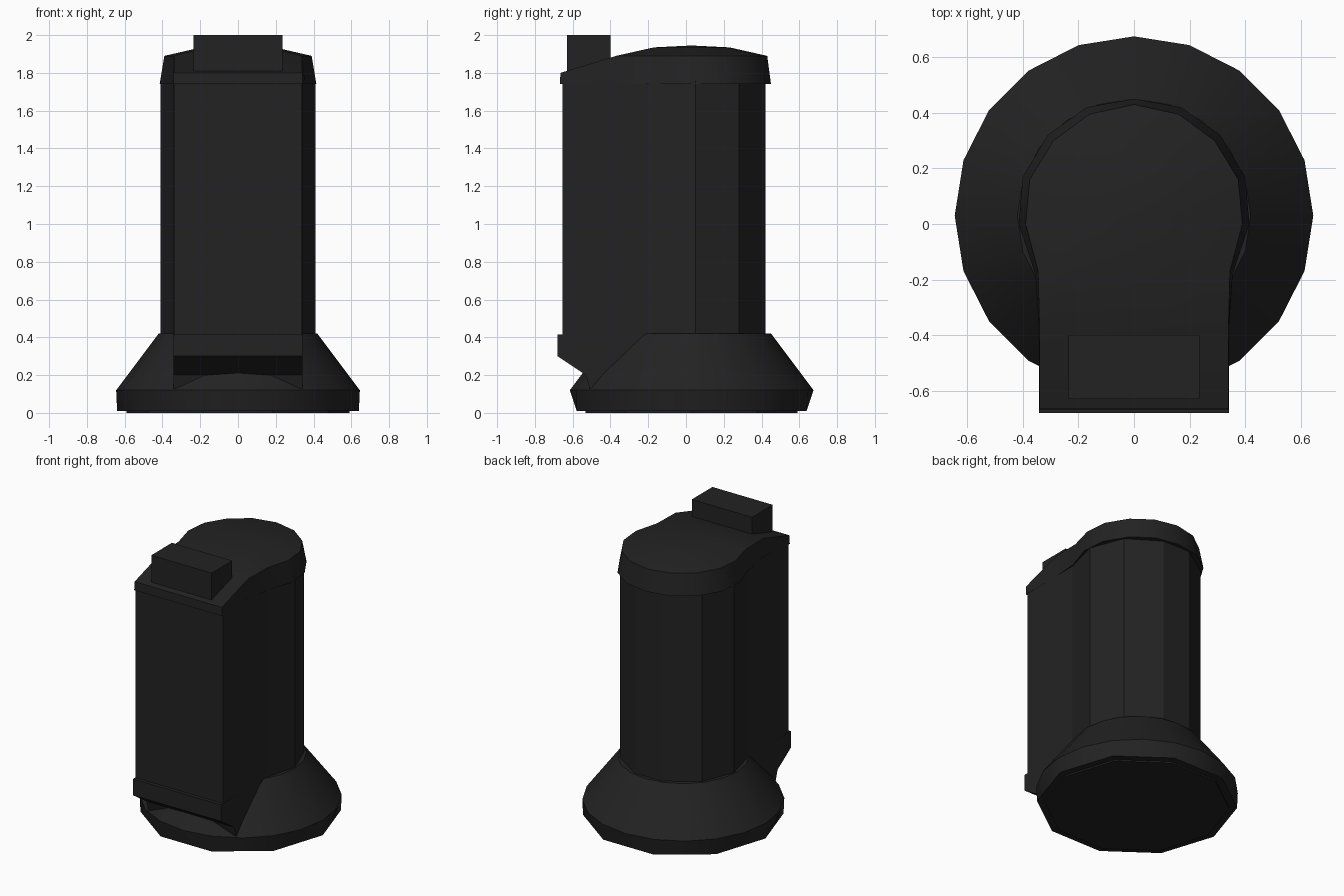
import bpy, bmesh
from math import cos, sin, pi, radians

cube = bpy.data.objects.get("Cube")
if cube:
    bpy.data.objects.remove(cube)

black = bpy.data.materials.new("matte_black")
black.use_nodes = True
colour = (0.0165, 0.0165, 0.0165, 1)
black.diffuse_color = colour
shader = black.node_tree.nodes["Principled BSDF"]
shader.inputs["Base Color"].default_value = colour
shader.inputs["Roughness"].default_value = 0.7


def finish(bm, name, smooth=False):
    bmesh.ops.recalc_face_normals(bm, faces=bm.faces)
    mesh = bpy.data.meshes.new(name)
    bm.to_mesh(mesh)
    bm.free()
    mesh.materials.append(black)
    obj = bpy.data.objects.new(name, mesh)
    bpy.context.collection.objects.link(obj)
    if smooth:
        bpy.ops.object.select_all(action='DESELECT')
        obj.select_set(True)
        bpy.context.view_layer.objects.active = obj
        bpy.ops.object.shade_smooth_by_angle(angle=radians(30))
    return obj


def mirrored(half):
    """Close a right-hand outline, running back to front, across x = 0."""
    return half + [(-p[0], *p[1:]) for p in reversed(half) if p[0] > 0]


def add_ring(bm, points):
    return [bm.verts.new(p) for p in points]


def bridge(bm, a, b):
    for i in range(len(a)):
        j = (i + 1) % len(a)
        bm.faces.new((a[i], a[j], b[j], b[i]))


def loft(name, rings, smooth=False):
    bm = bmesh.new()
    loops = [add_ring(bm, r) for r in rings]
    for a, b in zip(loops, loops[1:]):
        bridge(bm, a, b)
    bm.faces.new(loops[0])
    bm.faces.new(loops[-1])
    return finish(bm, name, smooth)


def box(name, x, y0, y1, z0, z1):
    plan = [(-x, y0), (x, y0), (x, y1), (-x, y1)]
    return loft(name, [[(*p, z) for p in plan] for z in (z0, z1)])


CENTRE = 0.03


def circle(radius, z, facet=1.0):
    """Twenty points; facet pulls odd points onto the chords."""
    ring = []
    for i in range(20):
        r = radius * (facet if i % 2 else 1)
        ring.append((r * cos(i * pi / 10), CENTRE + r * sin(i * pi / 10), z))
    return ring


# Flared round base with a thin foot pad
chord = cos(pi / 10)
loft("flared_base", [circle(0.64, 0.01, chord), circle(0.645, 0.12),
                     circle(0.42, 0.42)], smooth=True)
loft("foot_pad", [circle(0.59, z, chord) for z in (0, 0.012)])

# Column with a rounded faceted back and square front
column = mirrored([(0.105, 0.42), (0.32, 0.28), (0.41, 0.05),
                   (0.345, -0.2), (0.34, -0.655)])
loft("column", [[(*p, z) for p in column] for z in (0.40, 1.76)])

# Front foot, undercut above the base
profile = [(-0.68, 0.415), (-0.68, 0.30), (-0.53, 0.20), (-0.51, 0.13),
           (-0.1, 0.13), (-0.1, 0.415)]
loft("front_foot", [[(x, *p) for p in profile] for x in (-0.342, 0.342)])

# Lid: overhanging skirt, domed back and sloping front
bm = bmesh.new()
skirt = mirrored([(0, 0.45), (0.17, 0.42), (0.31, 0.32), (0.40, 0.17),
                  (0.415, 0), (0.355, -0.18), (0.342, -0.37), (0.342, -0.667)])
rim = [(0, 0.43), (0.16, 0.395), (0.29, 0.30), (0.375, 0.16),
       (0.39, 0), (0.345, -0.17), (0.34, -0.37)]
dome_plan = mirrored(rim)
top_plan = mirrored(rim + [(0.34, -0.665)])
lower = add_ring(bm, [(*p, 1.74) for p in skirt])
upper = add_ring(bm, [(*p, 1.80 if p[1] < -0.5 else 1.89) for p in top_plan])
bridge(bm, lower, upper)
bm.faces.new(lower)
n = len(rim)
bm.faces.new(upper[n - 1:n + 3])
outer = upper[:n] + upper[n + 2:]
inner = add_ring(bm, [(x * 0.5, CENTRE + (y - CENTRE) * 0.5, 1.935)
                      for x, y in dome_plan])
bridge(bm, outer, inner)
apex = bm.verts.new((0, CENTRE, 1.945))
for i in range(len(inner)):
    bm.faces.new((inner[i], inner[(i + 1) % len(inner)], apex))
finish(bm, "lid", smooth=True)

# Block on the sloping front of the lid
box("lid_block", 0.235, -0.63, -0.40, 1.79, 2.0)
